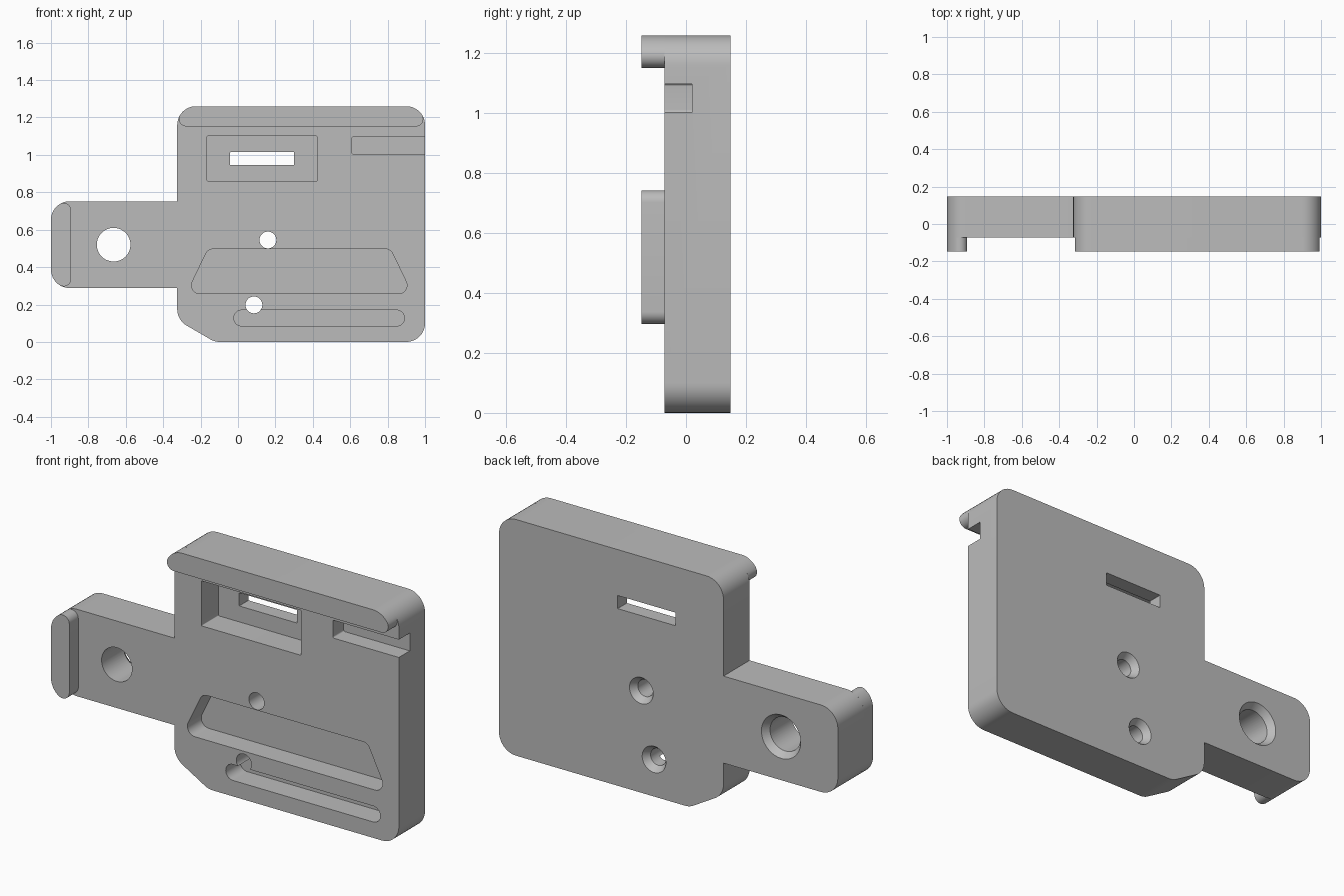
import bpy
import bmesh
from math import sin, cos, asin, radians, pi
from mathutils import Vector, Matrix

cube = bpy.data.objects.get("Cube")
if cube:
    bpy.data.objects.remove(cube, do_unlink=True)

BACK, FACE, LIP = 0.148, -0.072, -0.148

gray = bpy.data.materials.new("plain_gray")
gray.use_nodes = True
gray.diffuse_color = (0.5, 0.5, 0.5, 1)
gray.node_tree.nodes["Principled BSDF"].inputs["Base Color"].default_value = (0.5, 0.5, 0.5, 1)


def rounded(corners, steps=10):
    """Outline from (x, z, radius) corners, each one filleted."""
    out = []
    for i, (x, z, r) in enumerate(corners):
        p = Vector((x, z))
        if r == 0:
            out.append(p)
            continue
        a = (Vector(corners[i - 1][:2]) - p).normalized()
        b = (Vector(corners[(i + 1) % len(corners)][:2]) - p).normalized()
        half = a.angle(b) / 2
        centre = p + (a + b).normalized() * (r / sin(half))
        start = p + a * (r * cos(half) / sin(half)) - centre
        turn = (pi - 2 * half) * (1 if a.cross(b) < 0 else -1)
        for k in range(steps + 1):
            out.append(centre + Matrix.Rotation(turn * k / steps, 2) @ start)
    return out


def rect(x0, x1, z0, z1, r=0.0):
    return rounded([(x0, z0, r), (x1, z0, r), (x1, z1, r), (x0, z1, r)])


def make_object(name, bm):
    bmesh.ops.recalc_face_normals(bm, faces=bm.faces)
    mesh = bpy.data.meshes.new(name)
    bm.to_mesh(mesh)
    bm.free()
    mesh.materials.append(gray)
    ob = bpy.data.objects.new(name, mesh)
    bpy.context.collection.objects.link(ob)
    return ob


def extrude(name, outline, y0, y1):
    bm = bmesh.new()
    face = bm.faces.new([bm.verts.new((p[0], y0, p[1])) for p in outline])
    geom = bmesh.ops.extrude_face_region(bm, geom=[face])["geom"]
    verts = [v for v in geom if isinstance(v, bmesh.types.BMVert)]
    bmesh.ops.translate(bm, verts=verts, vec=(0, y1 - y0, 0))
    return make_object(name, bm)


def activate(ob):
    bpy.ops.object.select_all(action='DESELECT')
    ob.select_set(True)
    bpy.context.view_layer.objects.active = ob


def cut(target, cutter):
    cutter.hide_render = True
    activate(target)
    mod = target.modifiers.new("cut", 'BOOLEAN')
    mod.operation, mod.solver, mod.object = 'DIFFERENCE', 'EXACT', cutter
    bpy.ops.object.modifier_apply(modifier=mod.name)
    bpy.data.objects.remove(cutter, do_unlink=True)


def lip_outline(length, depth, r=0.1, s=0.04):
    """Bar with large outer corners flowing into small inner ones; outer edge on v = 0."""
    rise = r - depth + s
    turn = asin(rise / (r - s))
    cu = length / 2 - r + (r - s) * cos(turn)
    side = []
    for k in range(13):
        a = pi / 2 + (turn - pi / 2) * k / 12
        side.append((length / 2 - r + r * cos(a), -r + r * sin(a)))
    for k in range(1, 13):
        a = turn + (-pi / 2 - turn) * k / 12
        side.append((cu + s * cos(a), s - depth + s * sin(a)))
    return side + [(-u, v) for u, v in reversed(side)]


# Plate with side arm
plate = extrude("plate", rounded([
    (-0.325, 0.117, 0.1), (-0.124, 0, 0.1), (1, 0, 0.1), (1, 1.26, 0.1),
    (-0.325, 1.26, 0.1), (-0.325, 0.752, 0), (-1, 0.752, 0.1),
    (-1, 0.288, 0.1), (-0.325, 0.288, 0)]), FACE, BACK)

# Front pockets: outline and floor position
pockets = [
    (rect(-0.165, 0.422, 0.86, 1.1, 0.004), 0.07),
    (rect(0.61, 1.1, 1.003, 1.098, 0.008), 0.02),
    (rounded([(-0.275, 0.258, 0.045), (0.93, 0.258, 0.045),
              (0.815, 0.497, 0.045), (-0.16, 0.497, 0.045)]), 0.045),
    (rect(-0.022, 0.89, 0.085, 0.17, 0.042), 0.05),
    (rect(-0.042, 0.3, 0.945, 1.015, 0.003), 0.3),
]
for outline, floor in pockets:
    cut(plate, extrude("pocket_cutter", outline, -0.3, floor))

# Screw holes, countersunk from the back
for x, z, r, rim in [(-0.665, 0.52, 0.09, 0.116), (0.16, 0.545, 0.045, 0.07),
                     (0.085, 0.198, 0.045, 0.07)]:
    ring = [(x + r * cos(radians(a)), z + r * sin(radians(a))) for a in range(0, 360, 8)]
    cut(plate, extrude("hole_cutter", ring, -0.3, 0.3))
    reach, slope = 0.05, (rim - r) / 0.035
    bm = bmesh.new()
    bmesh.ops.create_cone(
        bm, cap_ends=True, segments=45, radius1=rim + reach * slope,
        radius2=rim - reach * slope, depth=2 * reach,
        matrix=Matrix.Translation((x, BACK, z)) @ Matrix.Rotation(pi / 2, 4, 'X'))
    cut(plate, make_object("countersink_cutter", bm))

# Raised lips along the top edge and the arm end
top = [(0.3375 + u, 1.26 + v) for u, v in lip_outline(1.325, 0.108)]
end = [(-1 - v, 0.52 + u) for u, v in lip_outline(0.464, 0.108)]
top_lip = extrude("top_lip", top, LIP, FACE)
arm_lip = extrude("arm_lip", end, LIP, FACE)

for ob in (plate, top_lip, arm_lip):
    activate(ob)
    bpy.ops.object.shade_smooth_by_angle(angle=radians(25))
